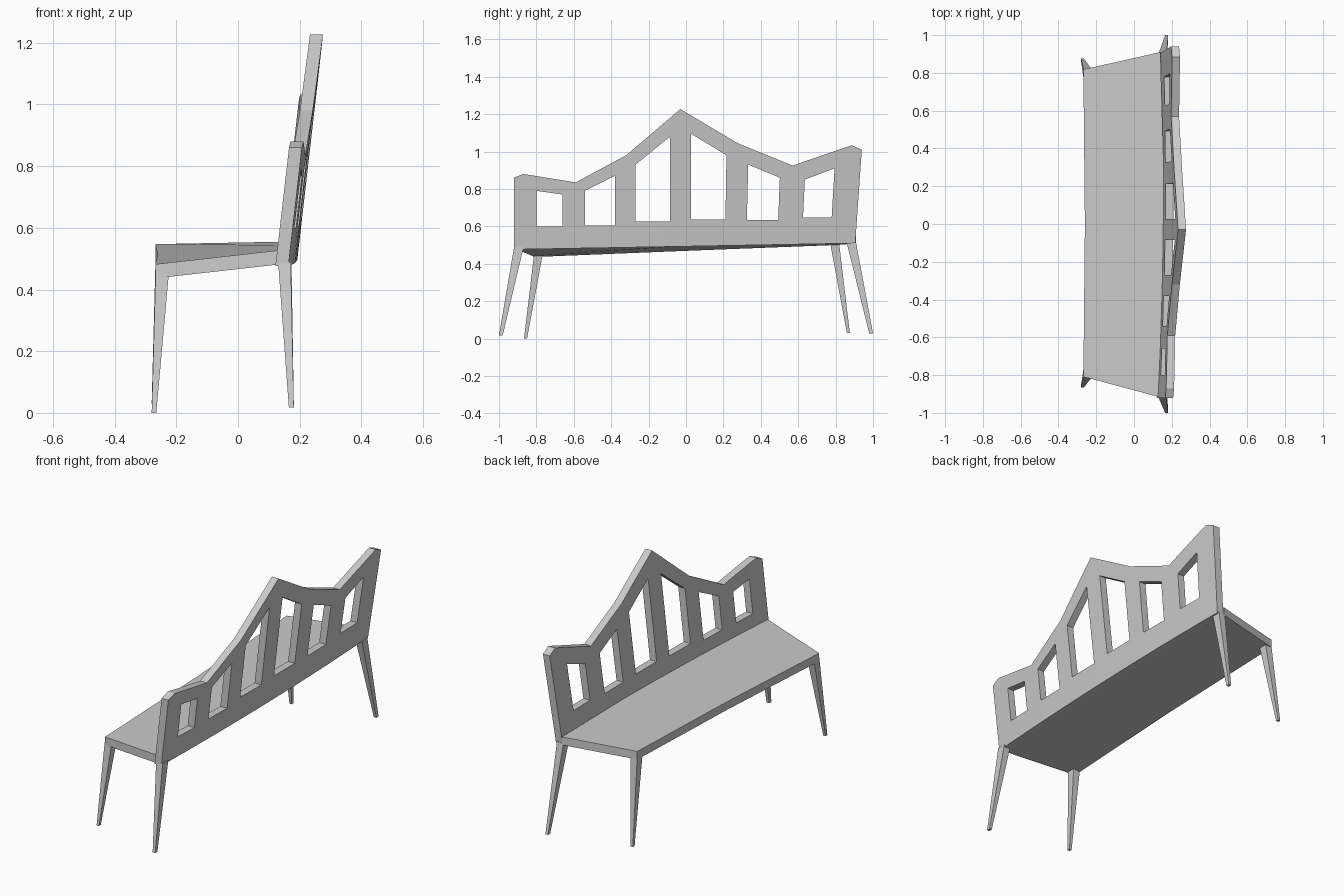
import bpy, bmesh
from collections import Counter

if "Cube" in bpy.data.objects:
    bpy.data.objects.remove(bpy.data.objects["Cube"])


def make_object(name, verts, faces):
    mesh = bpy.data.meshes.new(name)
    mesh.from_pydata(verts, [], faces)
    bm = bmesh.new()
    bm.from_mesh(mesh)
    bmesh.ops.recalc_face_normals(bm, faces=bm.faces)
    bm.to_mesh(mesh)
    bm.free()
    obj = bpy.data.objects.new(name, mesh)
    bpy.context.collection.objects.link(obj)
    return obj


def loft(name, low, high):
    """Closed solid between two rings with equal point counts."""
    n = len(low)
    sides = [(i, (i + 1) % n, (i + 1) % n + n, i + n) for i in range(n)]
    return make_object(name, low + high,
                       sides + [tuple(range(n)), tuple(range(n, 2 * n))])


def interp(keys, y):
    for (y0, z0), (y1, z1) in zip(keys, keys[1:]):
        if y <= y1:
            return z0 + (z1 - z0) * (y - y0) / (y1 - y0)
    return keys[-1][1]


# Backrest: wavy outline with six windows, leaning and bowed
crest = [(-.92, .86), (-.87, .88), (-.59, .835), (-.32, .98), (-.03, 1.227),
         (.275, 1.045), (.57, .925), (.885, 1.033), (.94, 1.01)]
# window: left, right, bottom, top at left, top at right
windows = [(-.80, -.66, .60, .79, .77), (-.54, -.38, .605, .79, .87),
           (-.27, -.085, .627, .93, 1.08), (.027, .218, .637, 1.095, .98),
           (.335, .505, .635, .93, .86), (.64, .80, .648, .85, .91)]
sill = [(-.92, .60)] + [(w[i], w[2]) for w in windows for i in (0, 1)] + [(.94, .65)]
lintel = [(-.92, .80)] + [(w[i], w[3 + i]) for w in windows for i in (0, 1)] + [(.94, .93)]
stations = sorted({k[0] for k in crest} | {w[i] for w in windows for i in (0, 1)})
THICK = .042


def back_point(y, z, top, side):
    x = .17 + .022 * (1 - y * y) + .008 * y + .115 * (z - .5)
    if y > 0:
        y -= .07 * (top - z) * y / .94
    return (x - THICK * side, y, z)


n = len(stations)
verts = []
for side in (0, 1):
    for y in stations:
        top = interp(crest, y)
        wt = min(interp(lintel, y), top - .04)
        for z in (.493 + .018 * y, interp(sill, y), wt, top):
            verts.append(back_point(y, z, top, side))
quads = []
for i in range(n - 1):
    mid = (stations[i] + stations[i + 1]) / 2
    is_open = any(w[0] < mid < w[1] for w in windows)
    for r in range(3):
        if not (r == 1 and is_open):
            a = i * 4 + r
            quads.append((a, a + 4, a + 5, a + 1))
edges = Counter(tuple(sorted((q[k], q[(k + 1) % 4]))) for q in quads for k in range(4))
off = n * 4
faces = quads + [tuple(v + off for v in reversed(q)) for q in quads]
faces += [(a, b, b + off, a + off) for (a, b), c in edges.items() if c == 1]
make_object("backrest", verts, faces)

# Seat: thin board, wider at the back and slightly tilted along its length
seat_top = [(-.268, -.81, .482), (-.225, -.82, .487), (.14, -.918, .528),
            (.165, 0, .543), (.14, .91, .555), (-.225, .828, .548),
            (-.268, .82, .547), (-.26, 0, .515)]
loft("seat", [(x, y, z - .046) for x, y, z in seat_top], seat_top)


# Legs: tapered and splayed outward
def leg(name, top, foot):
    def ring(x0, x1, y0, y1, z):
        return [(x0, y0, z), (x1, y0, z), (x1, y1, z), (x0, y1, z)]
    loft(name, ring(*foot), ring(*top))


leg("front_leg_left", (-.267, -.224, -.812, -.765, .455), (-.28, -.265, -.866, -.85, 0))
leg("front_leg_right", (-.267, -.224, .77, .818, .515), (-.28, -.265, .86, .876, .03))
leg("back_leg_left", (.13, .171, -.919, -.868, .49), (.165, .181, -1, -.98, .017))
leg("back_leg_right", (.132, .173, .857, .908, .52), (.165, .181, .98, 1, .027))
